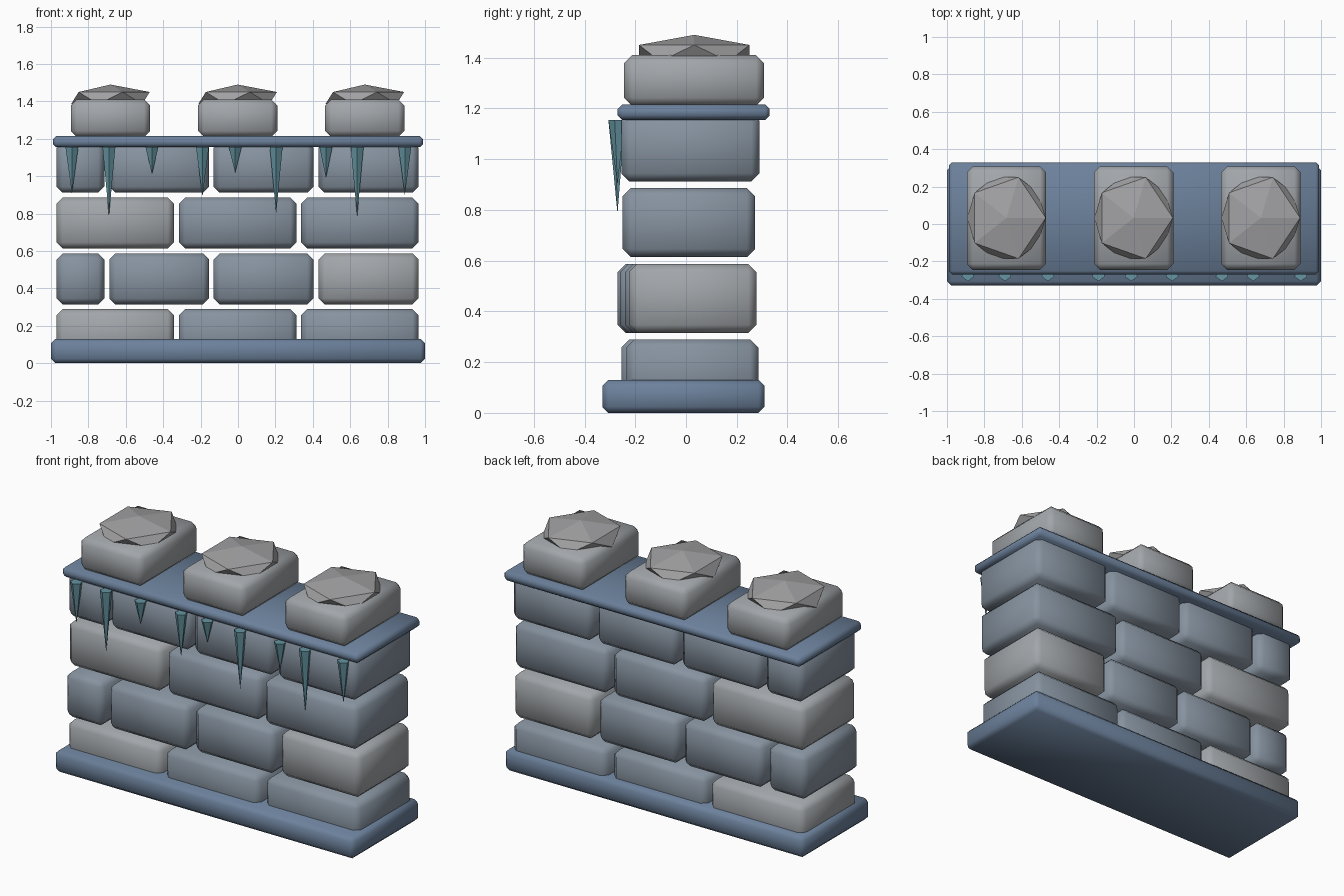
import bpy, math

if "Cube" in bpy.data.objects:
    bpy.data.objects.remove(bpy.data.objects["Cube"])


def material(name, rgb):
    m = bpy.data.materials.new(name)
    m.diffuse_color = (*rgb, 1)
    m.use_nodes = True
    m.node_tree.nodes["Principled BSDF"].inputs["Base Color"].default_value = m.diffuse_color
    return m


SLAB = material("slab_blue", (0.15, 0.22, 0.33))
SLATE = material("slate", (0.24, 0.29, 0.35))
PALE = material("pale_stone", (0.36, 0.38, 0.40))
CAP = material("cap_grey", (0.36, 0.36, 0.37))
ICE = material("ice", (0.13, 0.30, 0.36))


def block(name, x, y, z, bevel, mat):
    """Chamfered block from (min, max) ranges."""
    r = (x, y, z)
    bpy.ops.mesh.primitive_cube_add(size=1, location=[(a + b) / 2 for a, b in r])
    o = bpy.context.object
    o.name = name
    o.scale = [b - a for a, b in r]
    bpy.ops.object.transform_apply(location=False, rotation=False, scale=True)
    m = o.modifiers.new("bevel", 'BEVEL')
    m.width = bevel
    m.segments = 1
    bpy.ops.object.modifier_apply(modifier="bevel")
    bpy.ops.object.shade_smooth_by_angle(angle=math.radians(50))
    o.data.materials.append(mat)
    return o


# Footing and coping slabs
block("base_slab", (-1, 1), (-0.33, 0.31), (0, 0.13), 0.024, SLAB)
block("coping_slab", (-0.99, 0.99), (-0.27, 0.33), (1.155, 1.215), 0.018, SLAB)

# Brick courses in running bond, with open joints
LONG = [(-0.97, -0.343), (-0.315, 0.312), (0.338, 0.965)]
SPLIT = [(-0.97, -0.715), (-0.688, -0.155), (-0.13, 0.403), (0.431, 0.965)]
courses = [
    (LONG, 0.018, [(-0.25, 0.27), (-0.255, 0.265), (-0.235, 0.285)], 0),
    (SPLIT, 0.315, [(-0.27, 0.25), (-0.26, 0.26), (-0.24, 0.27), (-0.225, 0.278)], 3),
    (LONG, 0.614, [(-0.245, 0.265), (-0.24, 0.265), (-0.25, 0.272)], 0),
    (SPLIT, 0.912, [(-0.25, 0.28), (-0.245, 0.28), (-0.25, 0.285), (-0.255, 0.29)], -1),
]
for c, (spans, z, depths, pale) in enumerate(courses):
    for i, (x, y) in enumerate(zip(spans, depths)):
        block(f"brick_{c}_{i}", x, y, (z, z + 0.272), 0.032,
              PALE if i == pale else SLATE)

# Merlons, each topped by a flattened faceted stone
for i, x in enumerate((-0.682, -0.002, 0.678)):
    block(f"merlon_{i}", (x - 0.212, x + 0.212), (-0.245, 0.308), (1.21, 1.41),
          0.032, PALE)
    bpy.ops.mesh.primitive_ico_sphere_add(subdivisions=1, radius=1,
                                          location=(x, 0.0325, 1.418))
    o = bpy.context.object
    o.name = f"merlon_cap_{i}"
    o.scale = (0.235, 0.2557, 0.072)
    o.data.materials.append(CAP)

# Icicles hanging along the front of the coping: (x, tip z)
for i, (x, tip) in enumerate([(-0.888, 0.905), (-0.69, 0.785), (-0.46, 1.01),
                              (-0.19, 0.89), (-0.015, 1.02), (0.204, 0.80),
                              (0.47, 0.99), (0.637, 0.785), (0.892, 0.90)]):
    h = 1.155 - tip
    bpy.ops.mesh.primitive_cone_add(vertices=5, radius1=0.036, radius2=0, depth=h,
                                    location=(x, -0.27, tip + h / 2),
                                    rotation=(math.pi, 0, 0))
    o = bpy.context.object
    o.name = f"icicle_{i}"
    o.data.materials.append(ICE)
